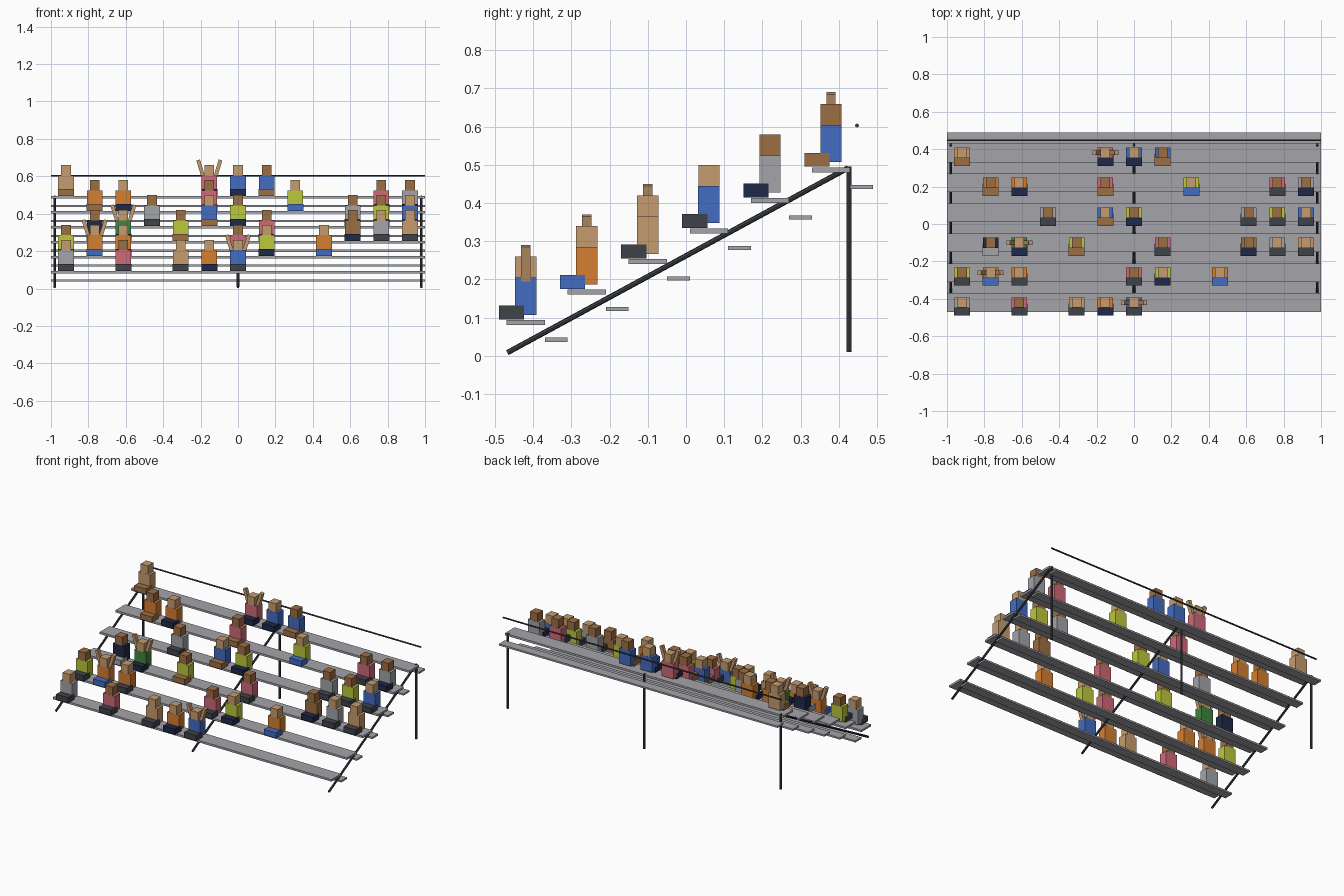
import bpy
import math
from mathutils import Vector

cube = bpy.data.objects.get("Cube")
if cube:
    bpy.data.objects.remove(cube, do_unlink=True)


def linear(c):
    c /= 255
    return c / 12.92 if c <= 0.04045 else ((c + 0.055) / 1.055) ** 2.4


def material(name, *rgb):
    m = bpy.data.materials.new(name)
    m.use_nodes = True
    col = (*[linear(c) for c in rgb], 1)
    m.diffuse_color = col
    m.node_tree.nodes["Principled BSDF"].inputs["Base Color"].default_value = col
    return m


GREY = material("light grey", 163, 164, 170)
CHARCOAL = material("charcoal", 62, 66, 73)
TAN = material("tan", 198, 156, 112)
BROWN = material("brown", 156, 110, 68)
ORANGE = material("orange", 212, 126, 50)
BLUE = material("blue", 67, 108, 192)
YELLOW = material("yellow green", 188, 200, 58)
NAVY = material("navy", 30, 40, 72)
GREEN = material("green", 62, 132, 62)
PINK = material("pink", 206, 106, 120)


def box(name, loc, size, mat, tilt=0):
    bpy.ops.mesh.primitive_cube_add(size=1, location=loc, rotation=(0, tilt, 0))
    ob = bpy.context.object
    ob.name = name
    ob.scale = size
    ob.data.materials.append(mat)
    return ob


def bar(name, start, end, radius):
    a, b = Vector(start), Vector(end)
    bpy.ops.mesh.primitive_cylinder_add(
        vertices=8, radius=radius, depth=(b - a).length, location=(a + b) / 2)
    ob = bpy.context.object
    ob.name = name
    ob.rotation_euler = (b - a).to_track_quat("Z", "Y").to_euler()
    ob.data.materials.append(CHARCOAL)


# Position of each row's seat
def seat(row):
    return -0.42 + 0.16 * row, 0.087 + 0.08 * row


# Seat and foot planks
for row in range(6):
    y, z = seat(row)
    box("seat_plank", (0, y, z), (2, 0.1, 0.013), GREY)
    box("foot_plank", (0, y + 0.08, z - 0.045), (2, 0.06, 0.011), GREY)

# Sloping beams, rear posts and back rail
for x in (-0.98, 0, 0.98):
    bar("sloping_beam", (x, -0.468, 0.008), (x, 0.425, 0.492), 0.007)
    bar("rear_post", (x, 0.427, 0.01), (x, 0.427, 0.495), 0.007)
bar("back_rail", (-1, 0.448, 0.603), (1, 0.448, 0.603), 0.005)


# Seated spectator: lap, torso, head and optional raised arms
def spectator(row, column, skin, shirt, trousers, cheering=False):
    x = column * 0.1533
    y, z = seat(row)
    box("lap", (x, y - 0.037, z + 0.026), (0.086, 0.066, 0.036), trousers)
    box("torso", (x, y, z + 0.069), (0.084, 0.056, 0.098), shirt)
    box("head", (x, y, z + 0.1455), (0.052, 0.0555, 0.055), skin)
    if cheering:
        for side in (-1, 1):
            box("raised_arm", (x + side * 0.046, y, z + 0.155),
                (0.02, 0.024, 0.095), skin, side * math.radians(17))


CROWD = [
    # Front row
    [(-6, TAN, GREY, CHARCOAL), (-4, BROWN, PINK, CHARCOAL),
     (-2, TAN, TAN, CHARCOAL), (-1, TAN, ORANGE, NAVY),
     (0, TAN, BLUE, CHARCOAL, True)],
    # Second row
    [(-6, BROWN, YELLOW, CHARCOAL), (-5, TAN, ORANGE, BLUE, True),
     (-4, TAN, ORANGE, CHARCOAL), (0, BROWN, PINK, CHARCOAL),
     (1, TAN, YELLOW, NAVY), (3, TAN, ORANGE, BLUE)],
    # Third row
    [(-5, BROWN, NAVY, GREY), (-4, TAN, GREEN, NAVY, True),
     (-2, BROWN, YELLOW, BROWN), (1, BROWN, PINK, CHARCOAL),
     (4, BROWN, BROWN, NAVY), (5, TAN, GREY, CHARCOAL),
     (6, TAN, TAN, CHARCOAL)],
    # Fourth row
    [(-3, BROWN, GREY, CHARCOAL), (-1, TAN, BLUE, BROWN),
     (0, BROWN, YELLOW, NAVY), (4, BROWN, GREY, CHARCOAL),
     (5, BROWN, YELLOW, CHARCOAL), (6, TAN, BLUE, CHARCOAL)],
    # Fifth row
    [(-5, BROWN, ORANGE, BROWN), (-4, TAN, ORANGE, NAVY),
     (-1, BROWN, PINK, BROWN), (2, TAN, YELLOW, BLUE),
     (5, BROWN, PINK, CHARCOAL), (6, BROWN, GREY, NAVY)],
    # Top row
    [(-6, TAN, TAN, BROWN), (-1, TAN, PINK, NAVY, True),
     (0, TAN, BLUE, NAVY), (1, BROWN, BLUE, BROWN)],
]
for row, people in enumerate(CROWD):
    for person in people:
        spectator(row, *person)
